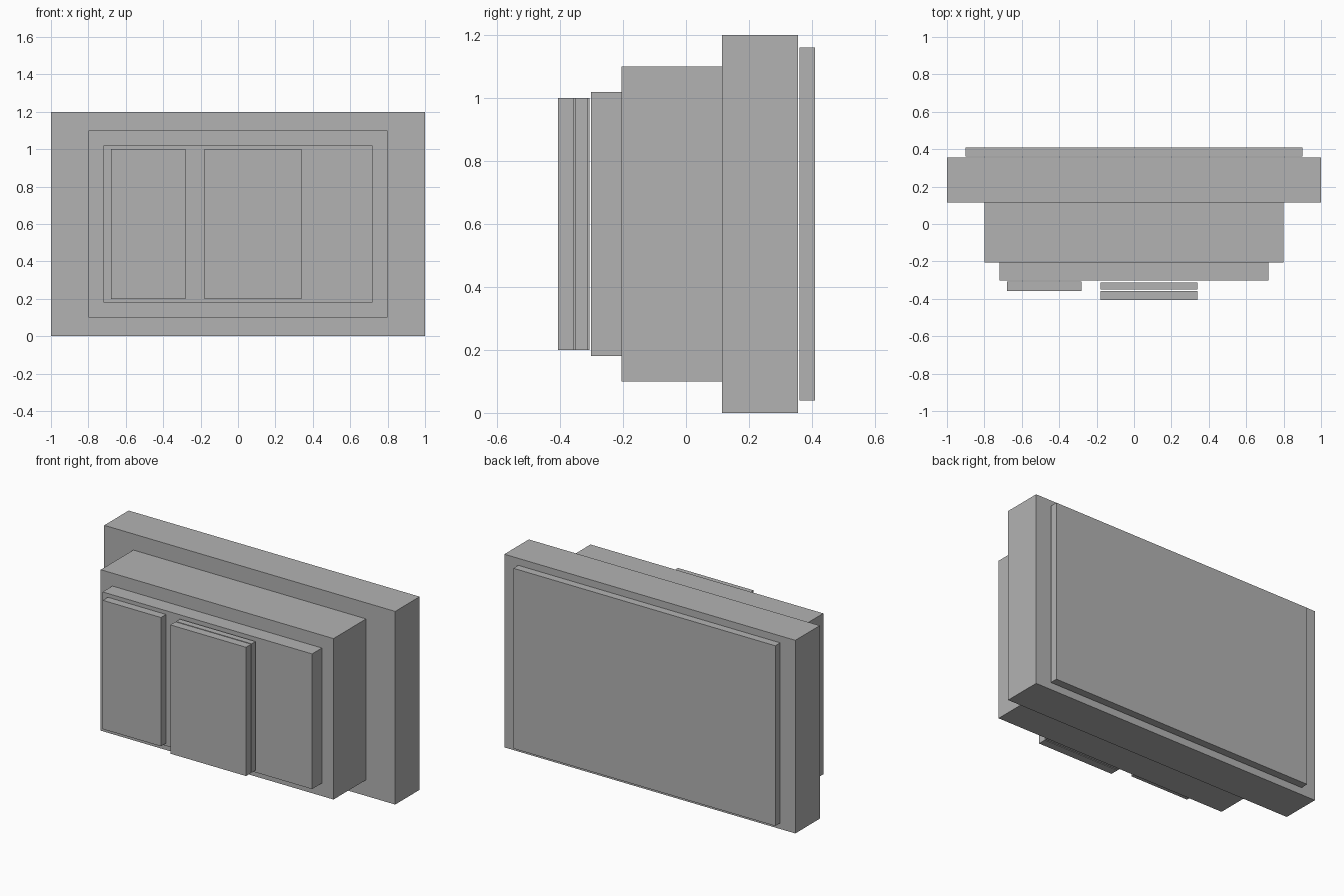
import bpy
import bmesh
from mathutils import Matrix, Vector

if "Cube" in bpy.data.objects:
    bpy.data.objects.remove(bpy.data.objects["Cube"])

grey = bpy.data.materials.new("plain grey")
grey.diffuse_color = (0.45, 0.45, 0.45, 1.0)
grey.use_nodes = True
grey.node_tree.nodes["Principled BSDF"].inputs["Base Color"].default_value = grey.diffuse_color


def box(name, x, y, z):
    """Box spanning the (min, max) ranges on each axis."""
    lo, hi = Vector((x[0], y[0], z[0])), Vector((x[1], y[1], z[1]))
    size = hi - lo
    bm = bmesh.new()
    bmesh.ops.create_cube(bm, size=1.0, matrix=Matrix.Diagonal((*size, 1.0)))
    mesh = bpy.data.meshes.new(name)
    bm.to_mesh(mesh)
    bm.free()
    mesh.materials.append(grey)
    obj = bpy.data.objects.new(name, mesh)
    obj.location = (lo + hi) / 2
    bpy.context.collection.objects.link(obj)


# Stepped housing, from back to front
box("back_cover", (-0.90, 0.90), (0.361, 0.409), (0.04, 1.16))
box("main_slab", (-1.00, 1.00), (0.115, 0.355), (0.00, 1.20))
box("front_housing", (-0.80, 0.80), (-0.205, 0.115), (0.10, 1.10))
box("front_panel", (-0.72, 0.72), (-0.301, -0.205), (0.18, 1.02))

# Plates floating just off the front panel
box("left_plate", (-0.68, -0.28), (-0.357, -0.307), (0.20, 1.00))
box("right_inner_plate", (-0.18, 0.34), (-0.351, -0.313), (0.20, 1.00))
box("right_outer_plate", (-0.18, 0.34), (-0.407, -0.357), (0.20, 1.00))
